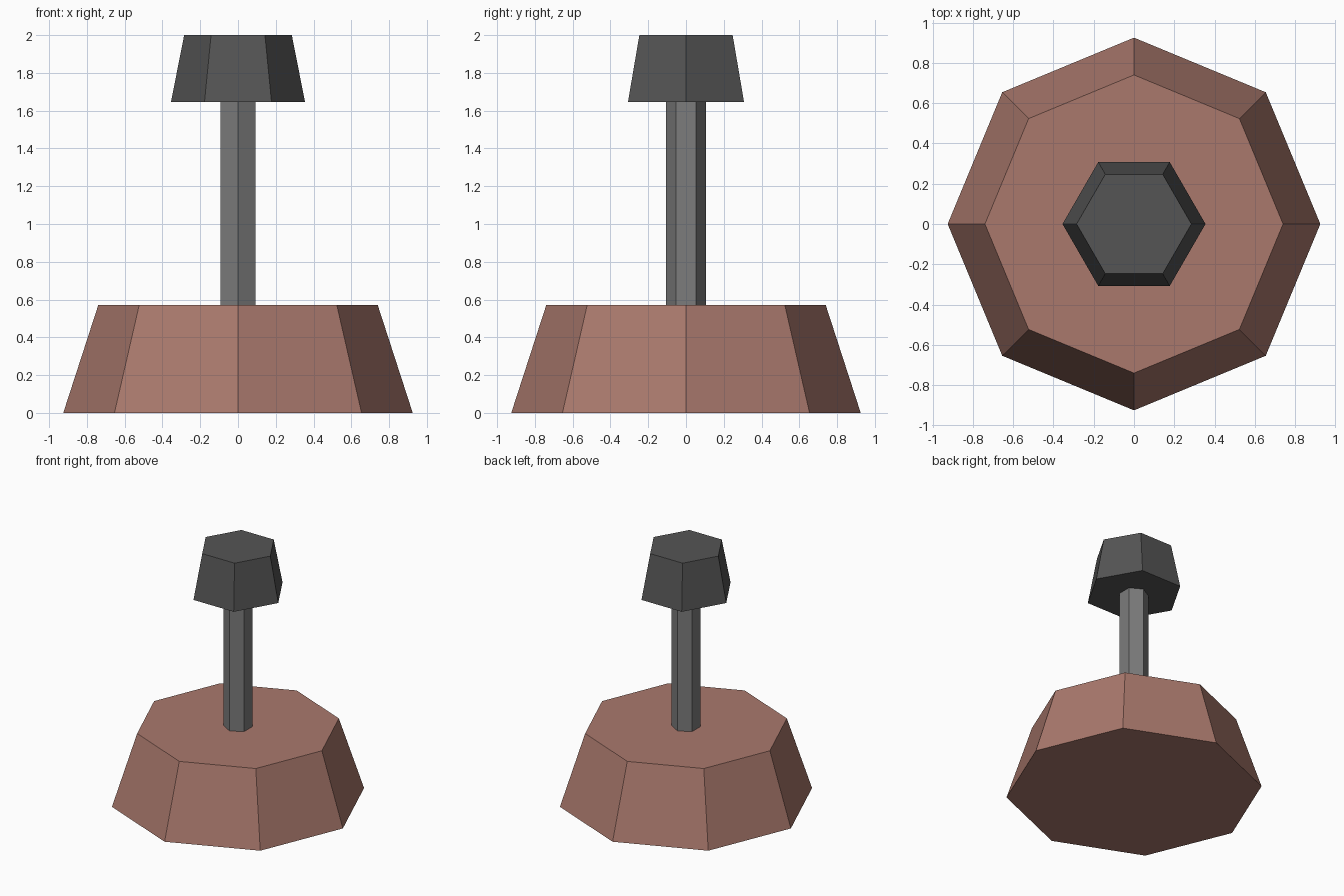
import bpy
import math

cube = bpy.data.objects.get("Cube")
if cube:
    bpy.data.objects.remove(cube, do_unlink=True)


def make_material(name, rgb):
    mat = bpy.data.materials.new(name)
    mat.use_nodes = True
    color = (*rgb, 1.0)
    mat.diffuse_color = color
    mat.node_tree.nodes["Principled BSDF"].inputs["Base Color"].default_value = color
    return mat


def make_frustum(name, sides, r_bottom, r_top, z_bottom, z_top, mat, turn=0.0):
    bpy.ops.mesh.primitive_cone_add(
        vertices=sides, radius1=r_bottom, radius2=r_top,
        depth=z_top - z_bottom, location=(0, 0, (z_bottom + z_top) / 2),
        rotation=(0, 0, turn))
    obj = bpy.context.object
    obj.name = name
    obj.data.name = name
    obj.data.materials.append(mat)
    return obj


clay = make_material("clay brown", (0.40, 0.19, 0.152))
steel = make_material("mid grey", (0.20, 0.20, 0.20))
charcoal = make_material("charcoal grey", (0.09, 0.09, 0.09))

# Wide tapered octagonal foot
make_frustum("base", 8, 0.925, 0.74, 0.0, 0.57, clay)
# Slim hexagonal post, corners to front and back
make_frustum("post", 6, 0.106, 0.106, 0.57, 1.645, steel)
# Tapered hexagonal cap, corners to the sides
make_frustum("head", 6, 0.355, 0.285, 1.645, 2.0, charcoal, math.pi / 2)
